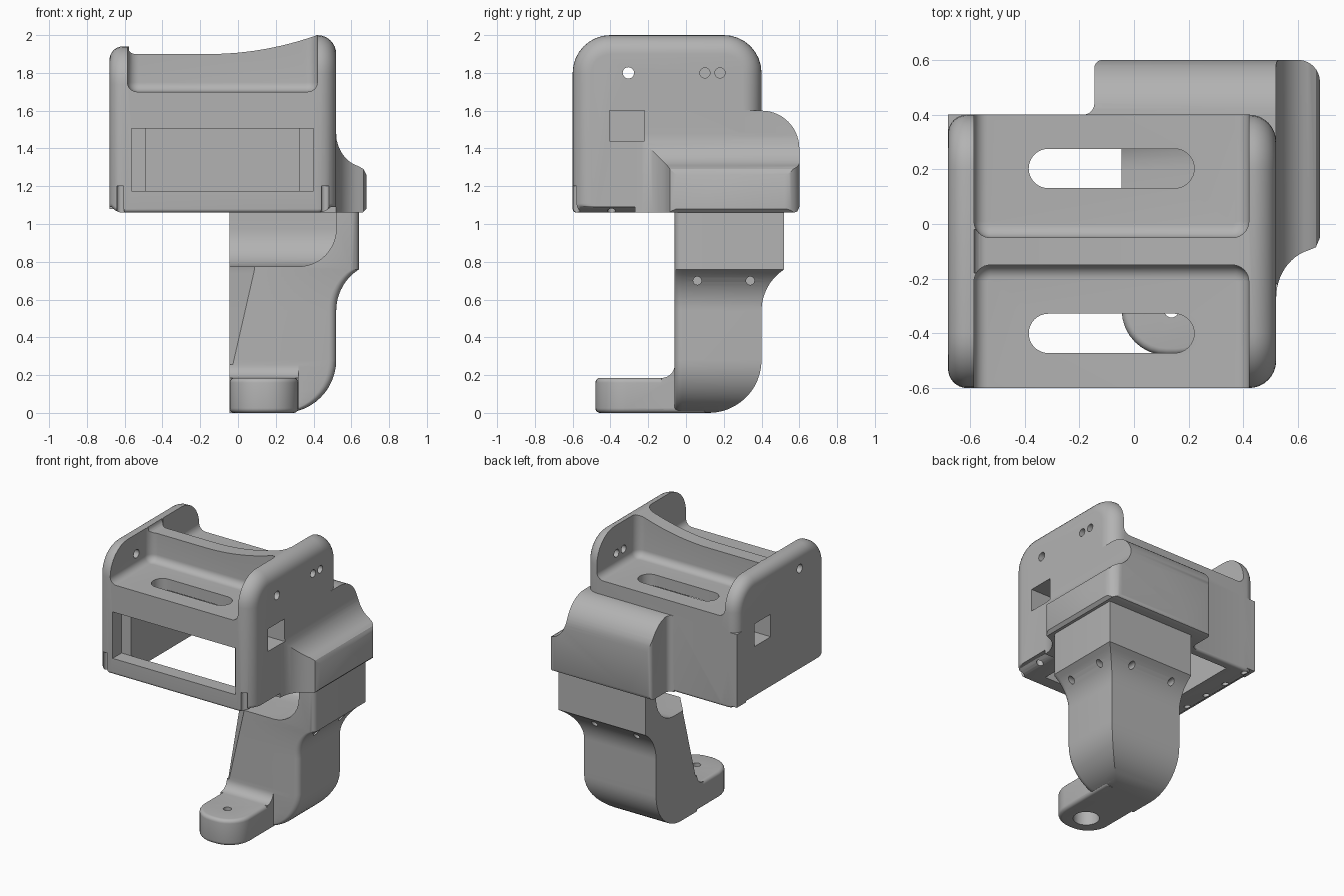
import bpy, bmesh
from math import sin, cos, pi, radians, sqrt

cube = bpy.data.objects.get("Cube")
if cube:
    bpy.data.objects.remove(cube, do_unlink=True)

grey = bpy.data.materials.new("plain grey")
grey.use_nodes = True
COLOUR = (0.45, 0.45, 0.45, 1)
grey.diffuse_color = COLOUR
grey.node_tree.nodes["Principled BSDF"].inputs["Base Color"].default_value = COLOUR


def arc(cx, cy, rx, a0, a1, n=10, ry=None):
    ry = rx if ry is None else ry
    angles = [radians(a0 + (a1 - a0) * i / n) for i in range(n + 1)]
    return [(cx + rx * cos(a), cy + ry * sin(a)) for a in angles]


def rounded(x0, x1, y0, y1, low, high=None, n=8):
    """Rounded rectangle: radius low at y0, high at y1."""
    high = low if high is None else high
    return (arc(x0 + low, y0 + low, low, 180, 270, n) + arc(x1 - low, y0 + low, low, 270, 360, n)
            + arc(x1 - high, y1 - high, high, 0, 90, n) + arc(x0 + high, y1 - high, high, 90, 180, n))


def loft(name, axis, rings):
    """Solid through (position, outline) rings stacked along an axis."""
    place = {"x": lambda p, u, v: (p, u, v), "y": lambda p, u, v: (u, p, v),
             "z": lambda p, u, v: (u, v, p)}[axis]
    bm = bmesh.new()
    loops = [[bm.verts.new(place(p, u, v)) for u, v in pts] for p, pts in rings]
    for a, b in zip(loops, loops[1:]):
        for i in range(len(a)):
            j = (i + 1) % len(a)
            bm.faces.new((a[i], a[j], b[j], b[i]))
    bm.faces.new(loops[0])
    bm.faces.new(loops[-1])
    bmesh.ops.recalc_face_normals(bm, faces=bm.faces)
    mesh = bpy.data.meshes.new(name)
    bm.to_mesh(mesh)
    bm.free()
    mesh.materials.append(grey)
    obj = bpy.data.objects.new(name, mesh)
    bpy.context.collection.objects.link(obj)
    return obj


def prism(name, axis, a, b, pts):
    return loft(name, axis, [(a, pts), (b, pts)])


def box(name, x0, x1, y0, y1, z0, z1):
    return prism(name, "z", z0, z1, [(x0, y0), (x1, y0), (x1, y1), (x0, y1)])


def rod(axis, a, b, u, v, r):
    return prism("hole_cutter", axis, a, b, arc(u, v, r, 0, 345, 23))


def combine(target, operation, *tools):
    for tool in tools:
        mod = target.modifiers.new("combine", "BOOLEAN")
        mod.operation, mod.solver, mod.object = operation, "EXACT", tool
        bpy.context.view_layer.objects.active = target
        bpy.ops.object.modifier_apply(modifier=mod.name)
        bpy.data.objects.remove(tool, do_unlink=True)


def fillet(r, n=8):
    """Pairs of (distance from face, inset) around a quarter round."""
    return [(r * (1 - cos(a)), r * (1 - sin(a))) for a in (pi / 2 * i / n for i in range(n + 1))]


# Housing: rounded side profile, softened at both ends
def side(t, top):
    return rounded(-0.6 + t, 0.4 - t, 1.06 + min(t, 0.03), top - t, 0.02, 0.2 - t)


rings = [(-0.68 + d, side(t, 1.94)) for d, t in fillet(0.07)]
rings.append((-0.585, side(0, 1.94)))
rings += [(0.52 - d, side(t, 2.0)) for d, t in reversed(fillet(0.1))]
housing = loft("housing", "x", rings)
combine(housing, "UNION", box("rear_corner", -0.68, -0.55, 0.3, 0.4, 1.08, 1.6))

# Corner bulge: three profiles intersected
bulge = prism("bulge", "y", -0.4, 0.7,
              [(-0.3, 1.06), (0.66, 1.06), (0.68, 1.08), (0.68, 1.26), (0.665, 1.29)]
              + arc(0.68, 1.48, 0.16, 255, 180, 12, 0.18) + [(0.52, 1.6), (-0.3, 1.6)])
across = prism("bulge_side", "x", -0.4, 0.8,
               [(-0.35, 1.0), (0.57, 1.0), (0.57, 1.06), (0.59, 1.067), (0.6, 1.09)]
               + arc(0.4, 1.4, 0.2, 0, 90, 14) + [(-0.35, 1.6)])
plan = prism("bulge_plan", "z", 0.9, 1.8,
             [(0.4, -0.27), (0.4, 0.36), (-0.185, 0.36)] + arc(-0.185, 0.44, 0.04, 270, 360, 5)
             + arc(-0.115, 0.57, 0.03, 180, 90, 5) + arc(0.6, 0.52, 0.08, 90, 0)
             + [(0.68, -0.05), (0.665, -0.085)] + arc(0.68, -0.27, 0.16, 105, 180, 12, 0.18))
combine(bulge, "INTERSECT", across, plan)
combine(housing, "UNION", bulge)

# Troughs either side of the curved saddle ridge
for y0, y1 in ((-0.8, -0.15), (-0.05, 0.8)):
    def trough(t):
        return rounded(-0.585 + t, 0.42 - t, y0 + t, y1 - t, 0.06 - t)
    layers = [(1.7 + d, trough(t)) for d, t in fillet(0.05)] + [(2.3, trough(0))]
    combine(housing, "DIFFERENCE", loft("trough_cutter", "z", layers))
rise = [(-0.15 + 0.57 * i / 12, 1.9 + 0.1 * (i / 12) ** 2) for i in range(13)]
combine(housing, "DIFFERENCE", prism("saddle_cutter", "y", -0.18, -0.02,
        [(-0.585, 2.3)] + arc(-0.545, 1.94, 0.04, 180, 270, 5) + rise + [(0.42, 2.3)]))

# Cavity, front window, side ports, floor slots
combine(housing, "DIFFERENCE",
        box("cavity_cutter", -0.49, 0.325, -0.5, 0.34, 0.9, 1.62),
        box("window_cutter", -0.565, 0.4, -0.7, -0.5, 1.175, 1.505),
        box("port_cutter", 0.2, 0.8, -0.405, -0.22, 1.44, 1.6),
        box("port_cutter", -0.8, -0.4, 0.02, 0.205, 1.44, 1.6))
for y in (-0.4, 0.203):
    combine(housing, "DIFFERENCE", prism("slot_cutter", "z", 1.5, 1.85,
            rounded(-0.385, 0.22, y - 0.072, y + 0.072, 0.0719)))

# Wall holes and screw holes in the bottom rim
combine(housing, "DIFFERENCE", rod("x", -0.9, 0.9, -0.305, 1.8, 0.03),
        rod("x", 0.3, 0.9, 0.1, 1.8, 0.027), rod("x", 0.3, 0.9, 0.18, 1.8, 0.027))
for i in range(6):
    y = 0.366 - 0.19 * i
    combine(housing, "DIFFERENCE", rod("z", 1.0, 1.2, -0.62, y, 0.022))
    if y < -0.3:
        combine(housing, "DIFFERENCE", rod("z", 1.0, 1.2, 0.46, y, 0.022))

# Leg: rounded underneath, flaring outwards at the top
def leg_ring(z):
    out = 0
    if z < 0.28:
        out = sqrt(max(0, 0.28 ** 2 - (0.28 - z) ** 2)) - 0.28
    elif z > 0.54:
        out = 0.262 - sqrt(0.262 ** 2 - (z - 0.54) ** 2)
    x, y = 0.52 + out, 0.4 + out
    k = max(0, (z - 0.2) / 0.57)
    return [(-0.045, -0.059 + 0.16 * k), (-0.04 + 0.13 * k, -0.06)] \
        + arc(x - 0.04, -0.02, 0.04, 270, 360, 5) + [(x, y), (-0.045, y)]


heights = [0.28 * (1 - cos(pi / 2 * i / 12)) for i in range(13)] \
    + [0.54 + 0.22 * i / 10 for i in range(11)]
leg = loft("leg", "z", [(z, leg_ring(z)) for z in heights])

# Socket walls above the leg, hollowed with a cove
top = leg_ring(0.76)
socket = prism("socket", "z", 0.76, 1.07, top)


def hollow(t):
    return [(-1, -1), (0.52 - t, -1), (0.52 - t, 0.4 - t), (-1, 0.4 - t)]


combine(socket, "DIFFERENCE", loft("cove_cutter", "z",
        [(0.775 + d, hollow(t)) for d, t in fillet(0.2, 12)] + [(1.3, hollow(0))]))
combine(leg, "UNION", socket)

# Foot with softened edges, joined to the leg by a cove
def foot_ring(t):
    return rounded(-0.045 + t, 0.32 - t, -0.48 + t, 0.1, 0.165 - t, 0.01)


edge = fillet(0.025, 5)
foot = loft("foot", "z", [(d, foot_ring(t)) for d, t in edge]
            + [(0.185 - d, foot_ring(t)) for d, t in reversed(edge)])
cove = prism("foot_cove", "x", -0.045, 0.32,
             [(0, 0.1), (-0.13, 0.1)] + arc(-0.13, 0.255, 0.07, 270, 360, 8) + [(0, 0.255)])
combine(leg, "UNION", foot, cove)
combine(leg, "DIFFERENCE", rod("z", -0.1, 0.4, 0.137, -0.315, 0.027),
        rod("z", -0.1, 0.12, 0.137, -0.315, 0.085))

# Screw holes in the flare
for y in (0.06, 0.34):
    combine(leg, "DIFFERENCE", rod("x", 0.47, 0.8, y, 0.7, 0.022))
for x in (0.07, 0.4):
    combine(leg, "DIFFERENCE", rod("y", 0.35, 0.7, x, 0.7, 0.022))

# Smooth the rounds, keep real edges sharp
for obj in (housing, leg):
    bpy.ops.object.select_all(action="DESELECT")
    obj.select_set(True)
    bpy.context.view_layer.objects.active = obj
    bpy.ops.object.shade_smooth_by_angle(angle=radians(30))
